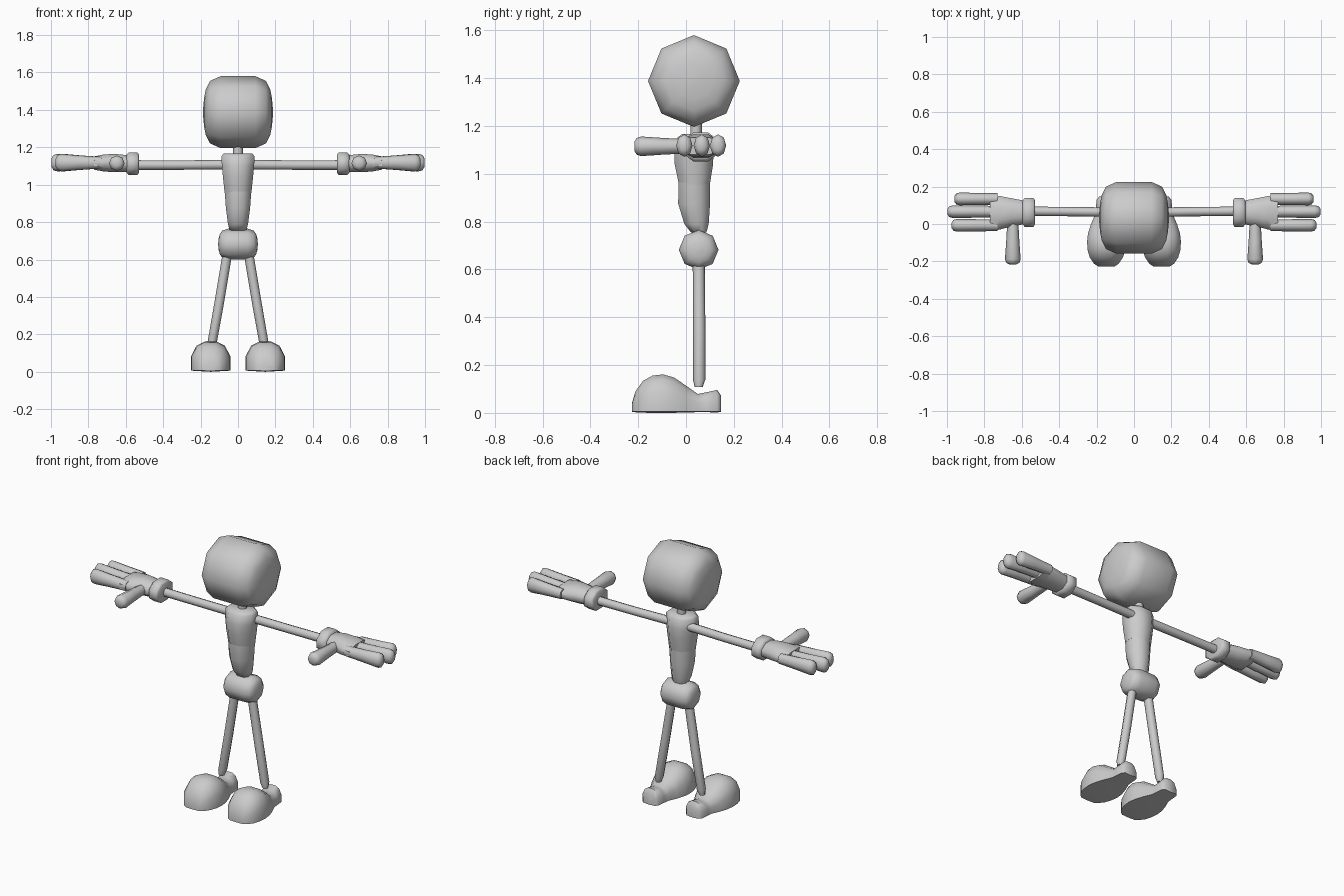
import bpy, bmesh, math

if "Cube" in bpy.data.objects:
    bpy.data.objects.remove(bpy.data.objects["Cube"], do_unlink=True)

GREY = (0.6, 0.6, 0.6, 1)
grey = bpy.data.materials.new("light_grey")
grey.use_nodes = True
grey.diffuse_color = GREY
grey.node_tree.nodes["Principled BSDF"].inputs["Base Color"].default_value = GREY

PLACE = {"X": lambda t, a, b: (t, a, b),
         "Y": lambda t, a, b: (a, t, b),
         "Z": lambda t, a, b: (a, b, t)}


def circle(n, start=0.0):
    return [(math.cos(start + math.tau * i / n), math.sin(start + math.tau * i / n))
            for i in range(n)]


OCTAGON = circle(8)
FLAT_OCTAGON = [(a * 1.06, b * 1.06) for a, b in circle(8, math.pi / 8)]


def loft(name, axis, rings, section=OCTAGON, mirrored=False):
    """Skin rings (position, centre a, centre b, half a, half b) along an axis."""
    bm = bmesh.new()
    loops = [[bm.verts.new(PLACE[axis](t, ca + ra * a, cb + rb * b)) for a, b in section]
             for t, ca, cb, ra, rb in rings]
    n = len(section)
    for low, high in zip(loops, loops[1:]):
        for i in range(n):
            j = (i + 1) % n
            bm.faces.new((low[i], low[j], high[j], high[i]))
    bm.faces.new(loops[0])
    bm.faces.new(loops[-1])
    bmesh.ops.recalc_face_normals(bm, faces=bm.faces)
    mesh = bpy.data.meshes.new(name)
    bm.to_mesh(mesh)
    bm.free()
    mesh.materials.append(grey)
    obj = bpy.data.objects.new(name, mesh)
    bpy.context.collection.objects.link(obj)
    if mirrored:
        obj.modifiers.new("Mirror", "MIRROR").use_mirror_merge = False
    bpy.ops.object.select_all(action="DESELECT")
    obj.select_set(True)
    bpy.context.view_layer.objects.active = obj
    bpy.ops.object.shade_smooth_by_angle(angle=math.radians(62))
    return obj


def drum(name, y, z, half, radius):
    """Rounded eight-sided ball, widest across x."""
    outline = [(1, 0.08), (0.97, 0.4), (0.92, 0.64), (0.8, 0.87), (0.5, 1)]
    outline += [(-x, r) for x, r in reversed(outline)]
    loft(name, "X", [(x * half, y, z, r * radius, r * radius) for x, r in outline])


# Head, neck and hips
drum("head", 0.033, 1.388, 0.187, 0.192)
drum("hips", 0.053, 0.682, 0.106, 0.083)
loft("neck", "Z", [(1.12, 0, 0.042, 0.026, 0.024), (1.23, 0, 0.042, 0.026, 0.024)])

# Torso
loft("chest", "Z", [(0.955, 0, 0.035, 0.073, 0.066), (1.04, 0, 0.033, 0.082, 0.082),
                    (1.1, 0, 0.034, 0.088, 0.083), (1.152, 0, 0.035, 0.091, 0.072),
                    (1.166, 0, 0.037, 0.078, 0.055)], FLAT_OCTAGON)
loft("abdomen", "Z", [(0.755, 0, 0.053, 0.045, 0.033), (0.79, 0, 0.044, 0.055, 0.052),
                      (0.875, 0, 0.034, 0.066, 0.068), (0.97, 0, 0.034, 0.073, 0.067)],
     FLAT_OCTAGON)

# Arms and legs
loft("arm", "X", [(0.06, 0.062, 1.107, 0.025, 0.026), (0.3, 0.066, 1.105, 0.025, 0.025),
                  (0.56, 0.068, 1.105, 0.025, 0.026)], mirrored=True)
loft("leg", "Z", [(0.108, 0.146, 0.053, 0.016, 0.017), (0.14, 0.141, 0.055, 0.025, 0.026),
                  (0.36, 0.102, 0.055, 0.026, 0.026), (0.66, 0.052, 0.053, 0.026, 0.025)],
     mirrored=True)

# Hands
loft("cuff", "X", [(0.53, 0.062, 1.112, 0.066, 0.05), (0.537, 0.062, 1.112, 0.079, 0.061),
                   (0.585, 0.062, 1.112, 0.079, 0.061), (0.597, 0.062, 1.112, 0.062, 0.048)],
     FLAT_OCTAGON, mirrored=True)
loft("palm", "X", [(0.575, 0.062, 1.112, 0.062, 0.045), (0.66, 0.062, 1.116, 0.078, 0.05),
                   (0.72, 0.06, 1.116, 0.092, 0.046), (0.77, 0.06, 1.116, 0.098, 0.036)],
     FLAT_OCTAGON, mirrored=True)


def digit(name, axis, start, end, a, b, base, tip, height):
    span = end - start
    steps = [(0, base, base), (0.5, (base + tip) / 2, (base + height) / 2),
             (0.88, tip, height), (0.96, tip * 0.85, height * 0.85),
             (1, tip * 0.45, height * 0.45)]
    loft(name, axis, [(start + span * f, a, b, ra, rb) for f, ra, rb in steps],
         mirrored=True)


for name, y, end in (("front_finger", -0.007, 0.975), ("middle_finger", 0.066, 0.998),
                     ("back_finger", 0.134, 0.96)):
    digit(name, "X", 0.73, end, y, 1.118, 0.031, 0.034, 0.047)
digit("thumb", "Y", 0.02, -0.216, 0.648, 1.115, 0.029, 0.042, 0.041)

# Shoes: domed section over a slightly bowed sole
DOME = [(1, 0), (1, 0.5), (0.72, 0.86), (0.3, 1), (-0.3, 1), (-0.72, 0.86),
        (-1, 0.5), (-1, 0), (0, -0.04)]
SHOE = [(-0.226, 0.148, 0.045, 0.035), (-0.212, 0.148, 0.066, 0.083),
        (-0.18, 0.148, 0.088, 0.128), (-0.14, 0.147, 0.101, 0.15),
        (-0.095, 0.146, 0.105, 0.155), (-0.05, 0.146, 0.1, 0.142),
        (0, 0.146, 0.084, 0.108), (0.05, 0.146, 0.062, 0.073),
        (0.085, 0.146, 0.058, 0.08), (0.13, 0.146, 0.054, 0.09),
        (0.146, 0.146, 0.04, 0.068)]
loft("shoe", "Y", [(y, x, 0.006, half, top) for y, x, half, top in SHOE], DOME, mirrored=True)
